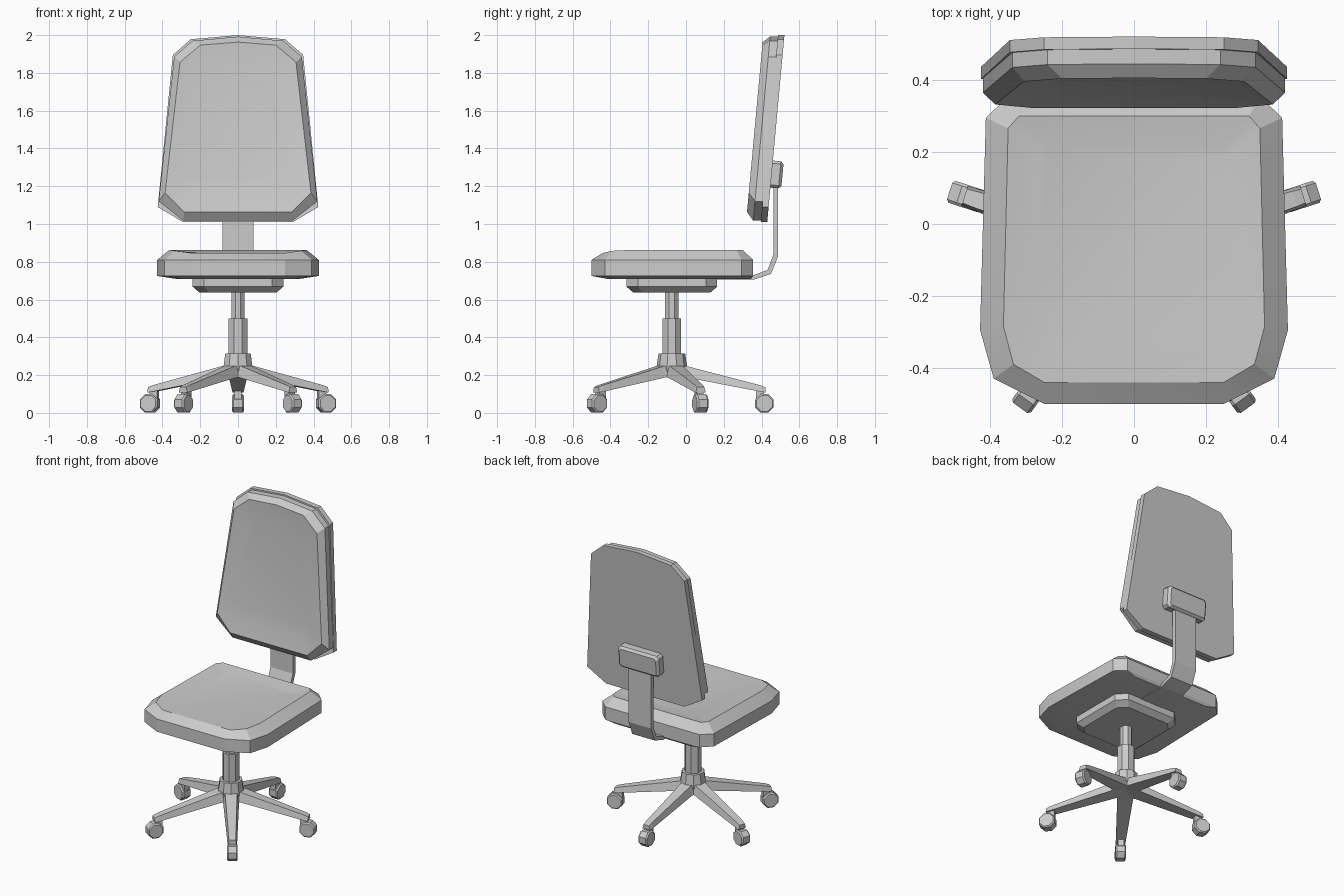
import bpy, bmesh, math
from mathutils import Matrix, Vector

if "Cube" in bpy.data.objects:
    bpy.data.objects.remove(bpy.data.objects["Cube"], do_unlink=True)

grey = bpy.data.materials.new("plain_grey")
grey.use_nodes = True
grey.diffuse_color = (0.6, 0.6, 0.6, 1)
grey.node_tree.nodes["Principled BSDF"].inputs["Base Color"].default_value = grey.diffuse_color

CENTRE = Vector((0, -0.075, 0))  # axis of the column and star base


def loft(name, rings, smooth=False, matrix=None):
    """Bridge rings of equal length and cap both ends."""
    bm = bmesh.new()
    loops = [[bm.verts.new(p) for p in ring] for ring in rings]
    for a, b in zip(loops, loops[1:]):
        for i in range(len(a)):
            j = (i + 1) % len(a)
            bm.faces.new((a[i], a[j], b[j], b[i]))
    bm.faces.new(loops[0])
    bm.faces.new(loops[-1])
    bmesh.ops.recalc_face_normals(bm, faces=bm.faces[:])
    if matrix:
        bm.transform(matrix)
    mesh = bpy.data.meshes.new(name)
    bm.to_mesh(mesh)
    bm.free()
    mesh.materials.append(grey)
    obj = bpy.data.objects.new(name, mesh)
    bpy.context.collection.objects.link(obj)
    if smooth:
        bpy.ops.object.select_all(action='DESELECT')
        obj.select_set(True)
        bpy.context.view_layer.objects.active = obj
        bpy.ops.object.shade_smooth_by_angle(angle=math.radians(25))
    return obj


def mirrored(half):
    """Close a right-hand half outline across x = 0."""
    return half + [(-p[0], *p[1:]) for p in reversed(half) if p[0] > 0]


def at_height(outline, z):
    return [(x, y, z) for x, y in outline]


def polygon(radius, z, sides=8):
    step = math.tau / sides
    r = radius / math.cos(step / 2)
    return [(r * math.cos((i + .5) * step), r * math.sin((i + .5) * step), z)
            for i in range(sides)]


def chamfered(w, d, c):
    """Rectangle outline with cut corners, given half sizes."""
    return [(w, c - d), (w, d - c), (w - c, d), (c - w, d),
            (-w, d - c), (-w, c - d), (c - w, -d), (w - c, -d)]


# Seat cushion with a bevelled rim and a shallow dished top
rim = mirrored([(.25, -.5), (.39, -.43), (.428, -.295), (.412, .295), (.35, .355)])
under = mirrored([(.22, -.42), (.3, -.38), (.33, -.27), (.32, .27), (.28, .345)])
crown = mirrored([(.25, -.44, .847), (.335, -.39, .858), (.363, -.285, .863),
                  (.35, .266, .863), (.32, .3, .863)])
dish = mirrored([(.19, -.36), (.24, -.33), (.265, -.25), (.26, .19), (.24, .215)])
loft("seat", [at_height(under, .71), at_height(rim, .725), at_height(rim, .81),
              crown, at_height(dish, .845)], smooth=True)

# Backrest, leaning slightly backward
BACK_Y, LEAN = .43, .092


def lean(outline, depth):
    return [(x, BACK_Y + LEAN * (z - 1.01) - depth, z) for x, z in outline]


shell = mirrored([(.29, 1.01), (.425, 1.09), (.345, 1.895), (.25, 1.978), (0, 2)])
pad = mirrored([(.29, 1.018), (.42, 1.12), (.338, 1.885), (.24, 1.97), (0, 1.992)])
face = mirrored([(.285, 1.063), (.386, 1.165), (.307, 1.857), (.2, 1.947), (0, 1.963)])
hollow = mirrored([(.22, 1.17), (.29, 1.25), (.235, 1.72), (.15, 1.8), (0, 1.815)])
loft("backrest_shell", [lean(shell, 0), lean(shell, .034)])
loft("backrest_cushion", [lean(pad, .03), lean(pad, .075), lean(face, .112),
                          lean(hollow, .095)], smooth=True)

# Bracket on the rear of the backrest
turn = Matrix.Translation((0, .478, 1.262)) @ Matrix.Rotation(
    math.radians(-90) - math.atan(LEAN), 4, 'X')
plate, plate_end = chamfered(.15, .072, .015), chamfered(.135, .058, .012)
loft("backrest_bracket", [at_height(plate, -.03), at_height(plate, .018),
                          at_height(plate_end, .033)], matrix=turn)

# Bent flat bar joining the seat and the backrest
bar = [(.05, .708), (.36, .706), (.45, .736), (.488, .83), (.488, 1.24),
       (.462, 1.24), (.462, .835), (.432, .757), (.36, .73), (.05, .73)]
loft("back_support_bar", [[(x, y, z) for y, z in bar] for x in (-.083, .083)])

# Mechanism box under the seat
place = Matrix.Translation(CENTRE)
box, box_low = chamfered(.24, .24, .06), chamfered(.205, .205, .05)
loft("seat_mechanism", [at_height(box_low, .638), at_height(box, .668),
                        at_height(box, .72)], matrix=place)

# Gas lift column and hub
for name, radius, low, high in (("column_upper", .035, .48, .65),
                                ("column_lower", .049, .28, .5)):
    loft(name, [polygon(radius, low), polygon(radius, high)], matrix=place)
loft("base_hub", [polygon(.076, .22, 10), polygon(.076, .25, 10),
                  polygon(.067, .315, 10)], matrix=place)


# Five arms, each with a caster at its end
def arm_section(r, top_w, low_w, low, top):
    return [(r, -low_w, low), (r, low_w, low), (r, top_w, top), (r, -top_w, top)]


lay_down = Matrix.Translation((.49, 0, .05)) @ Matrix.Rotation(math.radians(90), 4, 'X')
for k in range(5):
    spin = place @ Matrix.Rotation(math.radians(90 + 72 * k), 4, 'Z')
    loft(f"base_arm_{k + 1}", [arm_section(0, .045, .06, .2, .257),
                               arm_section(.08, .036, .048, .187, .247),
                               arm_section(.47, .022, .03, .112, .146),
                               arm_section(.495, .02, .028, .108, .136)], matrix=spin)
    loft(f"caster_stem_{k + 1}", [arm_section(.445, .018, .018, .07, .12),
                                  arm_section(.488, .018, .018, .07, .12)], matrix=spin)
    loft(f"caster_wheel_{k + 1}", [polygon(.042, -.032), polygon(.049, -.024),
                                   polygon(.049, .024), polygon(.042, .032)],
         matrix=spin @ lay_down)
